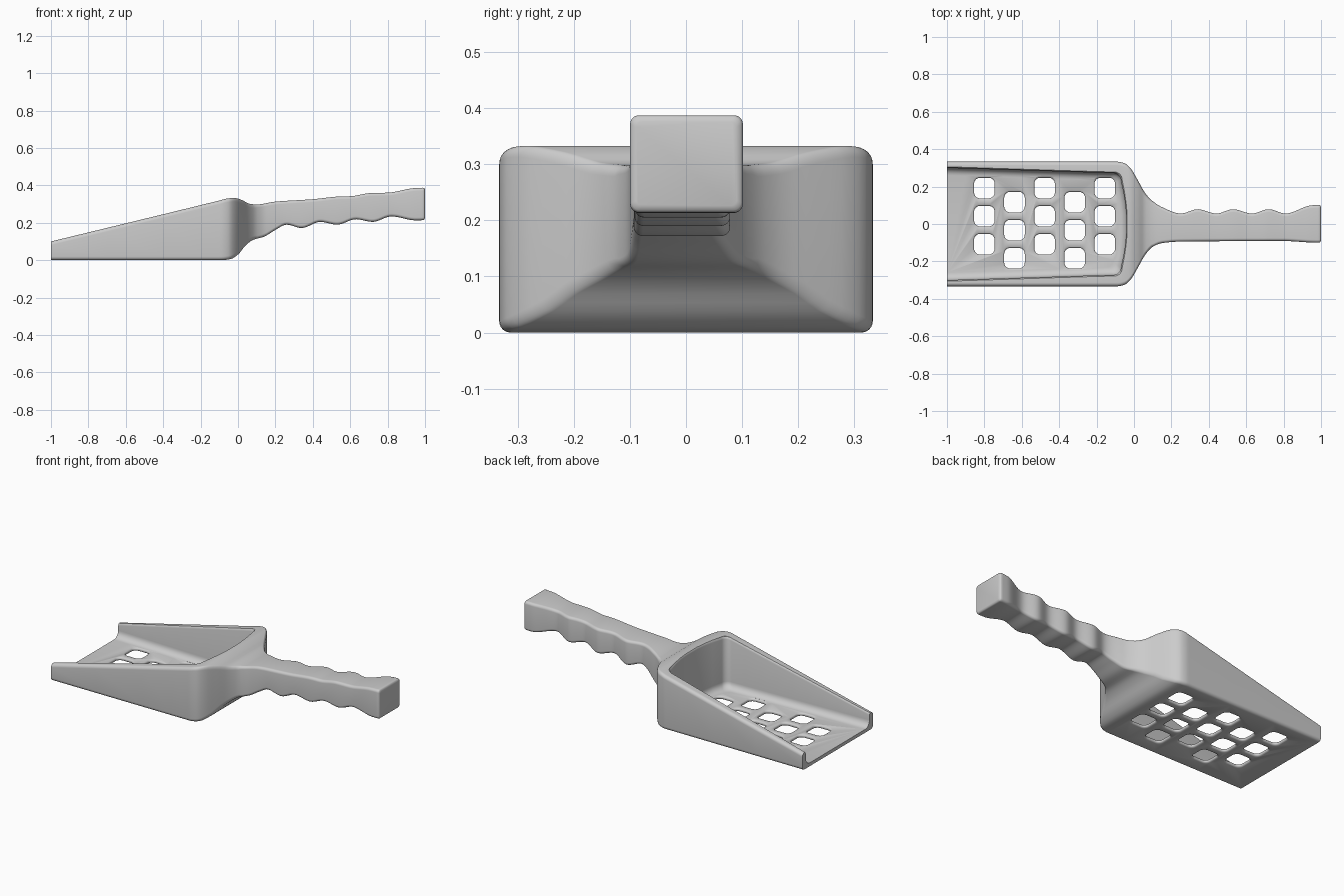
import bpy, bmesh, math

cube = bpy.data.objects.get("Cube")
if cube:
    bpy.data.objects.remove(cube, do_unlink=True)

mat = bpy.data.materials.new("light grey plastic")
mat.use_nodes = True
GREY = (0.6, 0.6, 0.6, 1)
mat.diffuse_color = GREY
mat.node_tree.nodes["Principled BSDF"].inputs["Base Color"].default_value = GREY


def curve(keys):
    """Smooth function through (x, value) keys without overshoot."""
    n = len(keys)
    slope = [(keys[i + 1][1] - keys[i][1]) / (keys[i + 1][0] - keys[i][0]) for i in range(n - 1)]
    tan = [slope[0]]
    for a, b in zip(slope, slope[1:]):
        tan.append(2 * a * b / (a + b) if a * b > 0 else 0)
    tan.append(slope[-1])

    def f(x):
        i = 0
        while i < n - 2 and x > keys[i + 1][0]:
            i += 1
        h = keys[i + 1][0] - keys[i][0]
        t = (x - keys[i][0]) / h
        return ((1 + 2 * t) * (1 - t) ** 2 * keys[i][1] + t * (1 - t) ** 2 * h * tan[i]
                + t * t * (3 - 2 * t) * keys[i + 1][1] + t * t * (t - 1) * h * tan[i + 1])
    return f


def rounded_rect(a0, a1, b0, b1, r, steps=6):
    """Counter-clockwise rounded rectangle as 2D points."""
    pts = []
    corners = [(a1 - r, b1 - r), (a0 + r, b1 - r), (a0 + r, b0 + r), (a1 - r, b0 + r)]
    for k, (a, b) in enumerate(corners):
        for s in range(steps + 1):
            t = math.pi / 2 * (k + s / steps)
            pts.append((a + r * math.cos(t), b + r * math.sin(t)))
    return pts


def loft(bm, rings):
    """Skin a closed solid over rings of equal point count."""
    vs = [[bm.verts.new(p) for p in ring] for ring in rings]
    for a, b in zip(vs, vs[1:]):
        for i in range(len(a)):
            j = (i + 1) % len(a)
            bm.faces.new((a[i], a[j], b[j], b[i]))
    bm.faces.new(vs[0][::-1])
    bm.faces.new(vs[-1])


def finish(bm, name):
    bmesh.ops.recalc_face_normals(bm, faces=bm.faces)
    mesh = bpy.data.meshes.new(name)
    bm.to_mesh(mesh)
    bm.free()
    mesh.materials.append(mat)
    ob = bpy.data.objects.new(name, mesh)
    bpy.context.collection.objects.link(ob)
    return ob


# Profiles along the length: pan, shoulder, then finger-grip handle
shoulder = [(-1, .333), (-.09, .333), (-.05, .325), (-.02, .3), (.02, .235), (.06, .165), (.1, .122)]
left_side = curve(shoulder + [(.15, .09), (.25, .056), (.34, .079), (.44, .056), (.53, .079),
                              (.63, .056), (.72, .079), (.81, .056), (.95, .1), (1, .102)])
right_side = curve(shoulder + [(.15, .102), (.25, .094), (.8, .091), (.95, .099), (1, .1)])
top = curve([(-1, .1), (-.1, .319), (-.06, .329), (-.02, .333), (.02, .322), (.06, .302), (.1, .298),
             (.2, .313), (.4, .326), (.55, .341), (.6, .342), (.71, .359), (.8, .361), (.94, .385), (1, .388)])
bottom = curve([(-1, 0), (-.09, 0), (-.04, .006), (0, .03), (.04, .078), (.08, .108), (.14, .126), (.2, .162),
                (.26, .19), (.34, .172), (.44, .205), (.53, .19), (.63, .219), (.72, .205),
                (.82, .234), (.95, .213), (1, .214)])

# Outer solid of pan and handle
END_R = .012
stations = [-1, -.7, -.4, -.2] + [-.1 + .012 * i for i in range(91)] + [.99, .994, .997, 1]
rings = []
for x in stations:
    d = min(END_R, max(0, x - (1 - END_R)))
    inset = END_R - math.sqrt(END_R ** 2 - d ** 2)
    rad = .02 if x < .1 else .016
    section = rounded_rect(-right_side(x) + inset, left_side(x) - inset,
                           bottom(x) + inset, top(x) - inset, rad - inset * .5)
    rings.append([(x, y, z) for y, z in section])
bm = bmesh.new()
loft(bm, rings)
scoop = finish(bm, "scoop")


# Cavity cutter: tapering plan with a bowed back, filleted floor and flared rim
def plan(d):
    """Open-front cavity outline, pulled in by d."""
    r = .04
    half = [(-1.1, .304 - d)] + [(-1 + .1 * i, .3 - .0032 * i - d) for i in range(9)]
    for s in range(9):
        t = math.pi / 2 * s / 8
        half.append((-.11 + r * math.sin(t) - d, .232 + r * math.cos(t) - d))
    for y in (.17, .11, .05):
        half.append((-.04 - .03 * (y / .232) ** 2 - d, y))
    return half + [(x, -y) for x, y in reversed(half)]


def rim(x):
    return .1 + (min(x, -.04) + 1) * .243


FLOOR, FILLET = .02, .04
rings = []
for s in range(7):
    t = math.pi / 2 * s / 6
    rings.append([(x, y, FLOOR + FILLET * (1 - math.cos(t))) for x, y in plan(FILLET * (1 - math.sin(t)))])
for d, dz in ((0, -.012), (-.002, -.005), (-.006, 0), (-.007, .3)):
    rings.append([(x, y, rim(x) + dz) for x, y in plan(d)])
bm = bmesh.new()
loft(bm, rings)
cavity = finish(bm, "cavity_cutter")

# Drain hole cutters: staggered columns of rounded squares with eased edges
bm = bmesh.new()
for col in range(5):
    for row in range(3):
        cx = -.8 + .161 * col
        cy = .192 - .15 * row - (.075 if col % 2 else 0)
        rings = []
        for z, h in ((-.02, .062), (0, .062), (.003, .057), (.007, .055),
                     (.013, .055), (.017, .057), (.0205, .062), (.04, .062)):
            rings.append([(cx + a, cy + b, z) for a, b in rounded_rect(-h, h, -h, h, .032)])
        loft(bm, rings)
holes = finish(bm, "hole_cutter")

# Cut the scoop and remove the cutters
bpy.ops.object.select_all(action='DESELECT')
scoop.select_set(True)
bpy.context.view_layer.objects.active = scoop
for cutter in (cavity, holes):
    mod = scoop.modifiers.new(cutter.name, 'BOOLEAN')
    mod.operation = 'DIFFERENCE'
    mod.solver = 'EXACT'
    mod.object = cutter
    bpy.ops.object.modifier_apply(modifier=mod.name)
    bpy.data.objects.remove(cutter, do_unlink=True)

bpy.ops.object.shade_smooth_by_angle(angle=math.radians(40))
